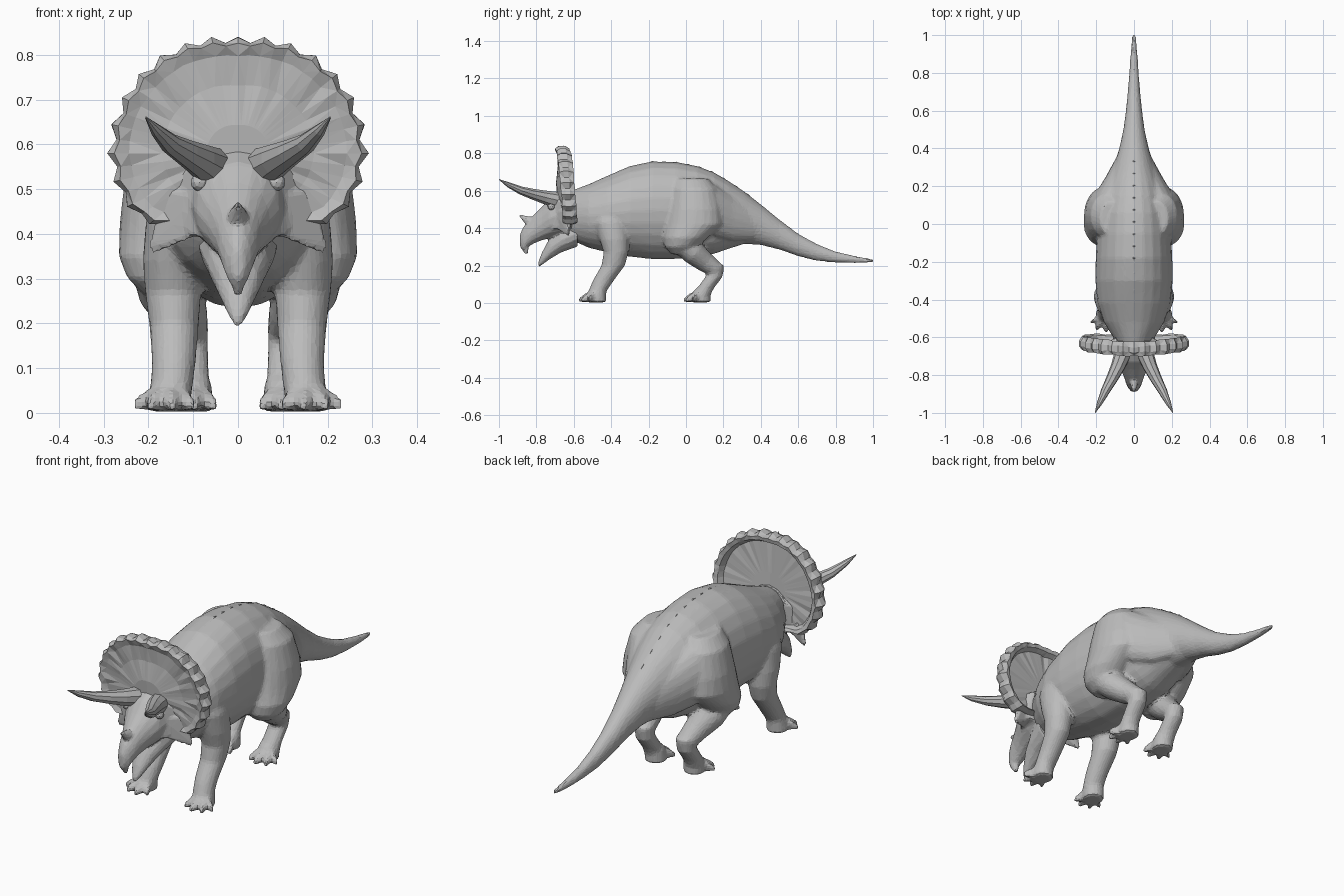
import bpy, bmesh, math, random
from mathutils import Vector

random.seed(4)
grey = bpy.data.materials.new("hide grey")
grey.diffuse_color = (0.5, 0.5, 0.5, 1)


def finish(bm, name, voxel=0, ratio=1.0, smooth_steps=4):
    """Turn a bmesh into an object; optionally fuse its shells and facet the result."""
    bmesh.ops.recalc_face_normals(bm, faces=bm.faces)
    me = bpy.data.meshes.new(name)
    bm.to_mesh(me)
    bm.free()
    me.materials.append(grey)
    ob = bpy.data.objects.new(name, me)
    bpy.context.collection.objects.link(ob)
    if voxel:
        r = ob.modifiers.new("fuse", 'REMESH')
        r.mode, r.voxel_size = 'VOXEL', voxel
        s = ob.modifiers.new("soften", 'SMOOTH')
        s.iterations, s.factor = smooth_steps, 0.5
        d = ob.modifiers.new("facet", 'DECIMATE')
        d.ratio = ratio
    return ob


def tube(bm, rings, sides=16, axis=None, side=1):
    """Loft ellipses through (x, y, z, half width, half depth); side=-1 mirrors in x."""
    pts = [Vector(r[:3]) for r in rings]
    loops = []
    for i, r in enumerate(rings):
        t = Vector(axis) if axis else pts[min(i + 1, len(pts) - 1)] - pts[max(i - 1, 0)]
        t.normalize()
        u = Vector((1, 0, 0))
        u = (u - t * u.dot(t)).normalized()
        v = t.cross(u)
        loop = []
        for k in range(sides):
            a = math.tau * k / sides
            p = pts[i] + u * math.cos(a) * r[3] + v * math.sin(a) * r[4]
            loop.append(bm.verts.new((p.x * side, p.y, p.z)))
        loops.append(loop)
    for a, b in zip(loops, loops[1:]):
        for k in range(sides):
            j = (k + 1) % sides
            bm.faces.new((a[k], a[j], b[j], b[k]))
    bm.faces.new(loops[0])
    bm.faces.new(loops[-1])


def span(y, top, bottom, w):
    """Ring for a lengthwise body given by its top and bottom heights."""
    return (0, y, (top + bottom) / 2, w, (top - bottom) / 2)


def foot(bm, x, y, s):
    """Flat pad with splayed pointed toes."""
    tube(bm, [(x, y + .015, .075, .042, .044), (x, y + .005, .035, .048, .05),
              (x, y + .005, .003, .05, .05)], axis=(0, 0, -1), side=s)
    for dx, dy in ((-.045, -.06), (-.005, -.08), (.04, -.07), (.07, -.04)):
        tube(bm, [(x + dx * .4, y + dy * .3, .036, .024, .03),
                  (x + dx * .8, y + dy * .75, .026, .02, .024),
                  (x + dx * 1.15, y + dy * 1.15, .014, .009, .013)], 8, (0, -1, 0), s)


# Torso and tail
torso = [
    (-.66, .58, .38, .08), (-.6, .605, .33, .11), (-.52, .635, .295, .16), (-.42, .68, .27, .193),
    (-.3, .732, .247, .205), (-.18, .757, .234, .203), (-.05, .753, .235, .195),
    (.06, .732, .245, .185), (.15, .698, .262, .165), (.23, .65, .29, .138), (.31, .597, .315, .106),
    (.4, .527, .31, .078), (.5, .445, .285, .056), (.6, .37, .25, .043), (.7, .315, .225, .033),
    (.8, .275, .215, .025), (.9, .252, .212, .019), (.97, .24, .214, .013), (1.005, .236, .217, .009)]
bm = bmesh.new()
tube(bm, [span(*r) for r in torso], 24, (0, 1, 0))
for s in (1, -1):
    # Haunch flowing from the hip into the tail
    tube(bm, [(.13, -.02, .53, .07, .1), (.135, .07, .53, .085, .135), (.12, .16, .49, .085, .14),
              (.085, .25, .45, .065, .12), (.045, .36, .42, .045, .085)], 16, (0, 1, 0), s)
    # Hind leg: thigh, shin, ankle
    tube(bm, [(.12, .03, .665, .06, .09), (.14, .045, .61, .09, .12), (.156, .05, .5, .1, .14),
              (.165, .045, .42, .1, .15), (.17, 0, .35, .097, .118),
              (.165, -.025, .3, .082, .088), (.155, -.03, .26, .05, .05)], 20, (0, 0, -1), s)
    tube(bm, [(.16, -.03, .33, .08, .065), (.15, .04, .27, .074, .066), (.125, .1, .22, .058, .055),
              (.11, .165, .175, .046, .042)], side=s)
    tube(bm, [(.11, .165, .2, .042, .04), (.11, .15, .14, .044, .046), (.108, .105, .08, .044, .045),
              (.108, .08, .03, .045, .045)], axis=(0, 0, -1), side=s)
    foot(bm, .103, .077, s)
    # Front leg: shoulder, upper arm, forearm
    tube(bm, [(.12, -.4, .52, .055, .08), (.14, -.4, .43, .066, .09), (.147, -.385, .34, .066, .078),
              (.145, -.374, .27, .063, .067), (.143, -.389, .2, .056, .063),
              (.143, -.442, .12, .05, .056), (.148, -.475, .06, .047, .048),
              (.152, -.48, .03, .048, .046)], 18, (0, 0, -1), s)
    foot(bm, .153, -.482, s)
finish(bm, "body_and_legs", .01, .2)


def back_height(y):
    for a, b in zip(torso, torso[1:]):
        if y <= b[0]:
            return a[1] + (b[1] - a[1]) * (y - a[0]) / (b[0] - a[0])


# Low bumps along the spine, sunk into the back
bm = bmesh.new()
for i in range(9):
    y = -.18 + i * .064
    tube(bm, [(0, y + dy, back_height(y + dy) - .01, w, h)
              for dy, w, h in ((-.03, .004, .006), (0, .007, .014), (.022, .003, .008))], 6, (0, 1, 0))
finish(bm, "spine_ridge")

# Skull with hooked beak, cheeks and lower jaw
bm = bmesh.new()
tube(bm, [span(*r) for r in (
    (-.62, .6, .36, .115), (-.68, .59, .35, .11), (-.73, .56, .345, .095), (-.77, .515, .335, .072),
    (-.81, .475, .32, .053), (-.845, .435, .3, .042), (-.87, .405, .275, .03),
    (-.888, .365, .3, .013))], 16, (0, -1, 0))
tube(bm, [(0, -.865, .34, .028, .025), (0, -.862, .3, .02, .022), (0, -.853, .262, .007, .009)],
     10, (0, 0, -1))
tube(bm, [span(*r) for r in ((-.58, .45, .3, .09), (-.67, .4, .268, .07), (-.73, .345, .232, .048),
                             (-.77, .27, .203, .026), (-.79, .22, .188, .009))], 14, (0, -1, 0))
tube(bm, [(0, -.805, .425, .032, .035), (0, -.845, .44, .022, .025), (0, -.89, .468, .005, .006)], 10)
for s in (1, -1):
    # Cheek bulge, then the thin flared cheek spike
    for pts in ([(.04, -.76, .5), (.045, -.755, .38), (.11, -.69, .4), (.13, -.62, .41),
                 (.15, -.64, .52), (.08, -.71, .57), (.05, -.6, .39), (.1, -.6, .55)],
                [(.08, -.7, .4), (.09, -.7, .48), (.196, -.625, .352), (.2, -.63, .372),
                 (.18, -.64, .46), (.15, -.66, .5), (.1, -.63, .41), (.16, -.61, .46)]):
        vs = [bm.verts.new((x * s, y, z)) for x, y, z in pts]
        hull = bmesh.ops.convex_hull(bm, input=vs)
        junk = [g for g in hull["geom_interior"] + hull["geom_unused"]
                if isinstance(g, bmesh.types.BMVert)]
        bmesh.ops.delete(bm, geom=list(set(junk)), context='VERTS')
finish(bm, "skull_and_jaw", .007, .18, 2)

# Brow horns, curving out, forward and up
bm = bmesh.new()
for s in (1, -1):
    tube(bm, [(.06, -.69, .55, .045, .045), (.085, -.755, .565, .038, .037),
              (.117, -.82, .582, .031, .029), (.152, -.885, .602, .024, .022),
              (.183, -.95, .632, .014, .014), (.206, -.999, .66, .002, .002)], 9, side=s)
finish(bm, "brow_horns")

# Eyes under the horns
bm = bmesh.new()
for s in (1, -1):
    ball = bmesh.ops.create_icosphere(bm, subdivisions=2, radius=.02)["verts"]
    bmesh.ops.translate(bm, verts=ball, vec=(.086 * s, -.72, .515))
finish(bm, "eyes")

# Frill: dished disc with a thick scalloped rim
outline = [(0, .252), (25, .265), (45, .274), (65, .279), (90, .283), (110, .273),
           (125, .258), (140, .205), (160, .17), (180, .16)]


def radius(deg):
    for (a, ra), (b, rb) in zip(outline, outline[1:]):
        if deg <= b:
            return ra + (rb - ra) * (deg - a) / (b - a)


bm = bmesh.new()
N = 56
loops = []
for scale, y, wave, rough in (
        (.25, -.69, 0, 0), (.6, -.672, 0, .003), (.86, -.672, 0, .005), (.96, -.68, .015, .003),
        (1, -.66, .03, .004), (1, -.632, .03, .004), (.96, -.604, .012, .003), (.89, -.61, 0, .002),
        (.84, -.636, 0, .003), (.3, -.635, 0, 0)):
    loop = [None] * N
    for k in range(N // 2 + 1):
        a = math.tau * k / N
        deg = min(math.degrees(a), 180)
        bump = wave * (1 if k % 2 == 0 else -1) if deg < 135 else 0
        r = radius(deg) * (scale + bump + random.uniform(-rough, rough))
        x, z = r * math.sin(a), r * math.cos(a)
        depth = y - z * .08 + abs(x) * .05 + random.uniform(-rough, rough)
        for s, i in ((1, k), (-1, (N - k) % N)):
            if loop[i] is None:
                loop[i] = bm.verts.new((x * s, depth, .58 + z))
    loops.append(loop)
for a, b in zip(loops, loops[1:]):
    for k in range(N):
        j = (k + 1) % N
        bm.faces.new((a[k], a[j], b[j], b[k]))
bm.faces.new(loops[0])
bm.faces.new(loops[-1])
bmesh.ops.triangulate(bm, faces=bm.faces)
finish(bm, "frill")
